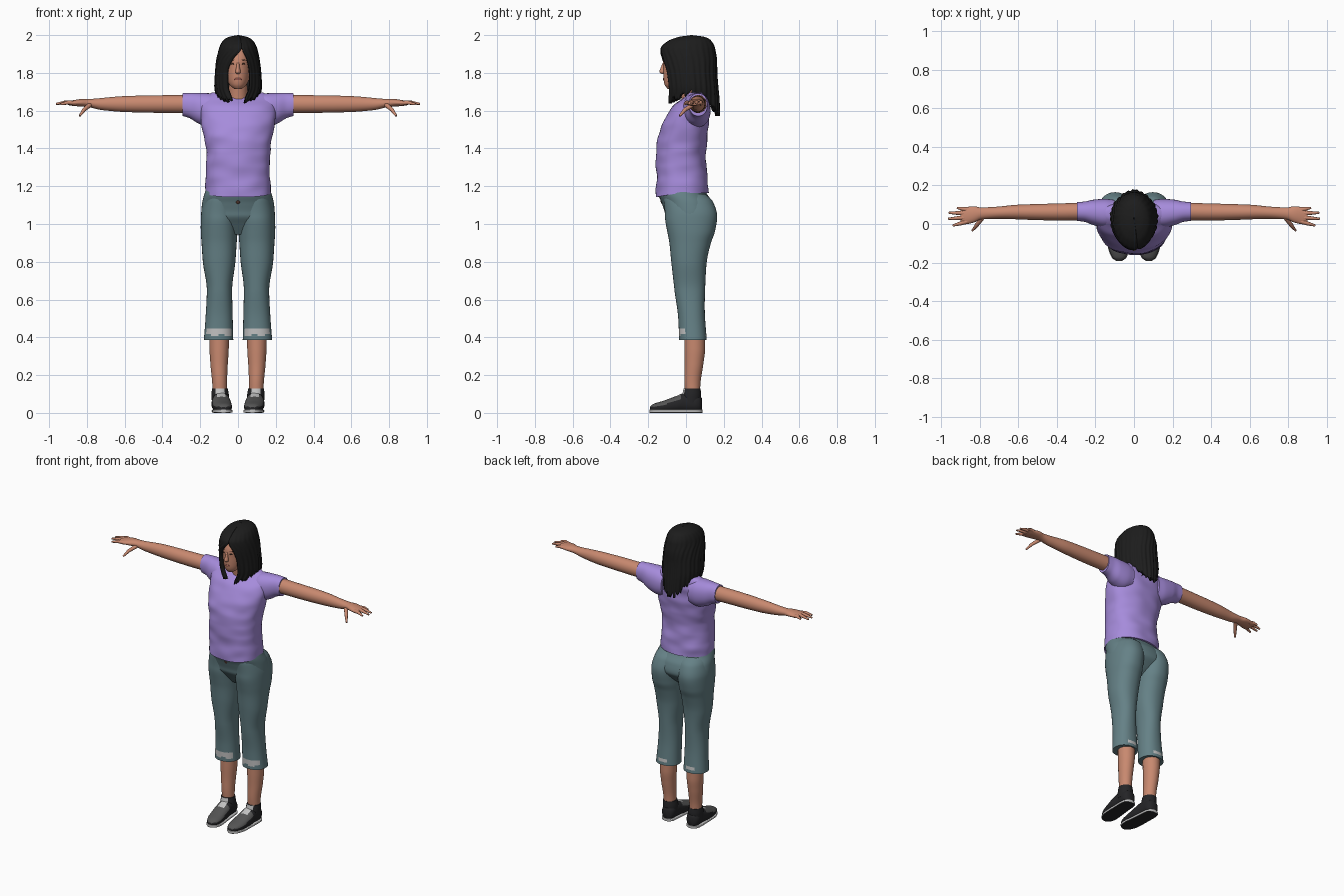
import bpy, bmesh, math, random
from mathutils import Vector, Matrix, noise

random.seed(4)
if "Cube" in bpy.data.objects:
    bpy.data.objects.remove(bpy.data.objects["Cube"])


def material(name, *rgb):
    m = bpy.data.materials.new(name)
    m.use_nodes = True
    m.diffuse_color = (*rgb, 1)
    m.node_tree.nodes["Principled BSDF"].inputs["Base Color"].default_value = (*rgb, 1)
    return m


SKIN = material("skin", 0.58, 0.25, 0.16)
SHIRT = material("lilac cloth", 0.38, 0.26, 0.71)
PANTS = material("teal denim", 0.13, 0.22, 0.24)
HAIR = material("black hair", 0.012, 0.012, 0.012)
WHITE = material("off white", 0.55, 0.55, 0.55)
BLACK = material("black leather", 0.018, 0.018, 0.02)
GREY = material("dark grey", 0.09, 0.09, 0.09)
BROWN = material("eye brown", 0.10, 0.045, 0.03)
LIPS = material("lips", 0.40, 0.13, 0.10)


def sample(keys, t):
    """Smooth interpolation of key rows without overshoot."""
    keys = sorted(keys)
    i = 0
    while i < len(keys) - 2 and t > keys[i + 1][0]:
        i += 1
    h = keys[i + 1][0] - keys[i][0]
    u = min(max((t - keys[i][0]) / h, 0), 1)

    def secant(j, c):
        return (keys[j + 1][c] - keys[j][c]) / (keys[j + 1][0] - keys[j][0])

    def slope(j, c):
        if j == 0 or j == len(keys) - 1:
            return secant(max(j - 1, 0), c)
        a, b = secant(j - 1, c), secant(j, c)
        return 2 * a * b / (a + b) if a * b > 0 else 0

    out = []
    for c in range(1, len(keys[0])):
        p, q = keys[i][c], keys[i + 1][c]
        v = p * (1 + 2 * u) * (1 - u) ** 2 + q * u * u * (3 - 2 * u)
        v += h * (slope(i, c) * u * (1 - u) ** 2 - slope(i + 1, c) * u * u * (1 - u))
        out.append(v)
    return out


def finish(name, bm, mats, rule=None, mirror=False):
    if rule:
        bm.normal_update()
        for f in bm.faces:
            f.material_index = rule(f.calc_center_median(), f.normal)
    me = bpy.data.meshes.new(name)
    bm.to_mesh(me)
    bm.free()
    ob = bpy.data.objects.new(name, me)
    bpy.context.collection.objects.link(ob)
    for m in mats:
        me.materials.append(m)
    bpy.ops.object.select_all(action='DESELECT')
    ob.select_set(True)
    bpy.context.view_layer.objects.active = ob
    bpy.ops.object.shade_smooth_by_angle(angle=math.radians(50))
    if mirror:
        ob.modifiers.new("mirror", 'MIRROR').use_mirror_merge = False
    return ob


def loft(name, axis, keys, mats, rings=30, sides=32, power=2.0, rule=None, mirror=False, bend=None):
    """Closed body through oval sections: (position, centre a, centre b, radius a, radius b)."""
    bm = bmesh.new()
    rows = []
    for i in range(rings):
        t = keys[0][0] + (keys[-1][0] - keys[0][0]) * i / (rings - 1)
        a, b, ra, rb = sample(keys, t)
        row = []
        for j in range(sides):
            w = math.tau * j / sides
            c, s = math.cos(w), math.sin(w)
            p = a + ra * math.copysign(abs(c) ** (2 / power), c)
            q = b + rb * math.copysign(abs(s) ** (2 / power), s)
            co = Vector({'x': (t, p, q), 'y': (p, t, q), 'z': (p, q, t)}[axis])
            row.append(bm.verts.new(bend(co, c, s) if bend else co))
        rows.append(row)
    for r0, r1 in zip(rows, rows[1:]):
        for j in range(sides):
            k = (j + 1) % sides
            bm.faces.new((r0[j], r0[k], r1[k], r1[j]))
    bm.faces.new(rows[0])
    bm.faces.new(rows[-1])
    bmesh.ops.recalc_face_normals(bm, faces=bm.faces)
    return finish(name, bm, mats, rule, mirror)


# Shirt: creased body with a hem dipping at the front, and sleeves
def crease(co, c, s):
    fold = noise.noise(Vector((co.x * 9, co.y * 9, co.z * 16))) * 0.008
    low = max(0, (1.35 - co.z) / 0.2)
    return co + Vector((c * fold, s * fold, 0.025 * min(low, 1) * min(s, 0)))


loft("shirt_body", 'z', [
    (1.165, 0, -.02, .174, .138), (1.25, 0, -.022, .17, .135), (1.35, 0, -.026, .168, .13),
    (1.45, 0, -.018, .18, .131), (1.55, 0, .002, .194, .116), (1.62, 0, .025, .2, .095),
    (1.67, 0, .048, .19, .062), (1.697, 0, .058, .13, .04)],
    [SHIRT], rings=60, sides=64, power=2.3, bend=crease)
loft("sleeve", 'x', [
    (.1, .055, 1.6, .07, .08), (.15, .055, 1.602, .075, .09), (.21, .06, 1.613, .066, .081),
    (.26, .064, 1.628, .052, .066), (.295, .065, 1.632, .049, .06)],
    [SHIRT], power=2.2, mirror=True)

# Arms and hands
loft("arm", 'x', [
    (.25, .065, 1.635, .046, .048), (.45, .062, 1.635, .043, .046), (.6, .062, 1.635, .038, .042),
    (.72, .058, 1.635, .031, .032), (.79, .055, 1.64, .03, .022), (.83, .05, 1.642, .042, .02),
    (.88, .043, 1.64, .045, .014), (.9, .043, 1.64, .04, .01)], [SKIN], rings=50, mirror=True)
fingers = bpy.data.curves.new("fingers", 'CURVE')
fingers.dimensions = '3D'
fingers.bevel_depth = 0.011
fingers.bevel_resolution = 3
fingers.use_fill_caps = True
fingers.materials.append(SKIN)
for path in [
        [(.86, .073, 1.64), (.89, .079, 1.643), (.918, .084, 1.636)],
        [(.86, .055, 1.64), (.91, .057, 1.645), (.96, .058, 1.635)],
        [(.86, .035, 1.64), (.91, .031, 1.645), (.963, .027, 1.636)],
        [(.86, .015, 1.64), (.9, .003, 1.643), (.94, -.008, 1.634)],
        [(.785, .035, 1.63), (.815, -.005, 1.605), (.838, -.034, 1.572)]]:
    sp = fingers.splines.new('POLY')
    sp.points.add(len(path) - 1)
    sp.use_smooth = True
    for pt, co, r in zip(sp.points, path, (1.15, 0.95, 0.5)):
        pt.co = (*co, 1)
        pt.radius = r
hand = bpy.data.objects.new("fingers", fingers)
bpy.context.collection.objects.link(hand)
hand.modifiers.new("mirror", 'MIRROR')


# Cropped trousers with faded patches near the cuffs
def faded(c, n):
    wave = 0.006 * math.sin(c.x * 90)
    front = n.y < -0.55 and 0.41 + wave < c.z < 0.445
    back = n.y > 0.93 and 0.408 < c.z < 0.424
    return 1 if front or back else 0


loft("trouser_leg", 'z', [
    (.385, .103, .037, .078, .073), (.5, .1, .03, .072, .071), (.65, .098, .02, .067, .081),
    (.8, .1, .016, .086, .094), (.9, .1, .022, .093, .11), (.96, .1, .027, .097, .126),
    (1.04, .098, .027, .098, .138), (1.12, .09, .012, .09, .13), (1.16, .08, -.01, .08, .11)],
    [PANTS, WHITE], rings=75, sides=48, power=2.2, rule=faded, mirror=True)
loft("trouser_hips", 'z', [
    (.945, 0, .01, .09, .05), (1.0, 0, .02, .18, .1), (1.05, 0, .022, .195, .133),
    (1.11, 0, .008, .19, .136), (1.17, 0, -.02, .174, .127), (1.2, 0, -.02, .16, .12)],
    [PANTS], sides=48, power=2.2)

# Lower legs
loft("shin", 'z', [
    (.08, .096, .035, .038, .038), (.15, .097, .034, .039, .042), (.26, .1, .042, .046, .05),
    (.34, .1, .046, .051, .055), (.42, .1, .046, .052, .055)], [SKIN], mirror=True)


# Shoes: black with grey vamp, white tongue and pale sole edge
def shoe_rule(c, n):
    if n.z > 0.3 and -0.06 < c.y < 0.01 and abs(c.x - 0.09) < 0.022:
        return 2
    return 1 if c.y < -0.03 and n.z > 0.35 else 0


loft("shoe", 'y', [
    (-.19, .077, .022, .012, .01), (-.175, .077, .026, .034, .02), (-.12, .082, .033, .05, .031),
    (-.05, .088, .046, .052, .044), (0, .09, .055, .046, .053), (.05, .092, .052, .045, .05),
    (.075, .092, .048, .035, .042), (.085, .092, .045, .015, .03)],
    [BLACK, GREY, WHITE], rings=50, power=2.3, rule=shoe_rule, mirror=True)
loft("shoe_collar", 'z', [
    (.05, .092, .028, .046, .05), (.09, .094, .03, .046, .05), (.128, .096, .032, .042, .045)],
    [BLACK, WHITE], rings=12, rule=lambda c, n: 1 if n.y < -0.75 else 0, mirror=True)
loft("shoe_sole", 'y', [
    (-.192, .077, .009, .014, .009), (-.175, .077, .009, .038, .009), (-.12, .082, .009, .053, .009),
    (-.04, .088, .009, .05, .009), (.05, .092, .009, .046, .009), (.078, .092, .009, .035, .009),
    (.088, .092, .009, .015, .009)], [WHITE, BLACK], rings=40, power=5,
    rule=lambda c, n: 1 if n.z < -0.8 else 0, mirror=True)

# Neck, head and nose
loft("neck", 'z', [(1.6, 0, .035, .06, .055), (1.68, 0, .025, .05, .05), (1.8, 0, .01, .048, .052)], [SKIN])
head = loft("head", 'z', [
    (1.715, 0, -.075, .02, .022), (1.735, 0, -.06, .043, .052), (1.77, 0, -.036, .06, .083),
    (1.82, 0, -.02, .07, .1), (1.87, 0, -.012, .075, .107), (1.92, 0, 0, .07, .1),
    (1.96, 0, .01, .05, .07), (1.98, 0, .01, .02, .03)], [SKIN], rings=40, sides=48)
loft("nose", 'z', [
    (1.794, 0, -.12, .006, .008), (1.804, 0, -.122, .014, .019), (1.83, 0, -.119, .009, .014),
    (1.862, 0, -.113, .006, .006)], [SKIN], rings=16, sides=16)
bpy.context.view_layer.update()


def face_detail(name, x, z, w, h, mat, tilt=0.0, target=head):
    """Thin oval laid on the front of a part."""
    hit, loc, nor, _ = target.ray_cast(Vector((x, -1, z)), Vector((0, 1, 0)))
    bm = bmesh.new()
    turn = nor.to_track_quat('-Y', 'Z').to_matrix().to_4x4()
    bmesh.ops.create_uvsphere(bm, u_segments=16, v_segments=8, radius=1, matrix=Matrix.Translation(loc)
                              @ turn @ Matrix.Rotation(tilt, 4, 'Y') @ Matrix.Diagonal((w, 0.003, h, 1)))
    finish(name, bm, [mat])


for side, label in ((1, "left"), (-1, "right")):
    face_detail(label + "_eye", side * .029, 1.848, .011, .004, BROWN)
    face_detail(label + "_eyebrow", side * .031, 1.868, .017, .0028, BROWN, tilt=side * 0.12)
face_detail("mouth", 0, 1.767, .022, .006, LIPS)
face_detail("waist_button", 0, 1.115, .01, .01, BROWN, target=bpy.data.objects["trouser_hips"])

# Hair: parted shell framing the face, with ragged ends
SHAPE = [(1.55, .046, .09, .133), (1.66, .038, .11, .137), (1.73, .03, .124, .139), (1.8, .022, .121, .142),
         (1.87, .015, .113, .148), (1.93, .01, .1, .143), (1.97, .02, .08, .113), (1.99, .03, .05, .07),
         (2.0, .03, .003, .003)]
PART = [(1.6, .2, 0), (1.66, .34, 0), (1.72, .5, 0), (1.8, .53, 0), (1.87, .36, .08), (1.935, 0, .2), (2, 0, .2)]
COLS, ROWS = 120, 44
bm = bmesh.new()
grid = []
for j in range(COLS + 1):
    u = j / COLS
    back = 0.5 - 0.5 * math.cos(math.tau * u)
    end = 1.645 + 0.05 * math.sin(math.tau * u) ** 2 - 0.07 * back ** 2
    end += random.uniform(-0.012, 0.022) + (0.012 if j % 4 == 0 else 0)
    col = []
    for i in range(ROWS + 1):
        z = 2 - (2 - end) * (i / ROWS) ** 1.8
        cy, rx, ry = sample(SHAPE, z)
        gap, shift = sample(PART, z)
        w = shift + gap + u * (math.tau - 2 * gap)
        strand = 1 + 0.022 * (i / ROWS) * math.sin(u * 150) + 0.012 * (i / ROWS) * math.sin(u * 67)
        col.append(bm.verts.new((rx * strand * math.sin(w), cy - ry * strand * math.cos(w), z)))
    grid.append(col)
for c0, c1 in zip(grid, grid[1:]):
    for i in range(ROWS):
        bm.faces.new((c0[i], c0[i + 1], c1[i + 1], c1[i]))
hair = finish("hair", bm, [HAIR])
shell = hair.modifiers.new("thickness", 'SOLIDIFY')
shell.thickness = 0.018
shell.offset = -1
